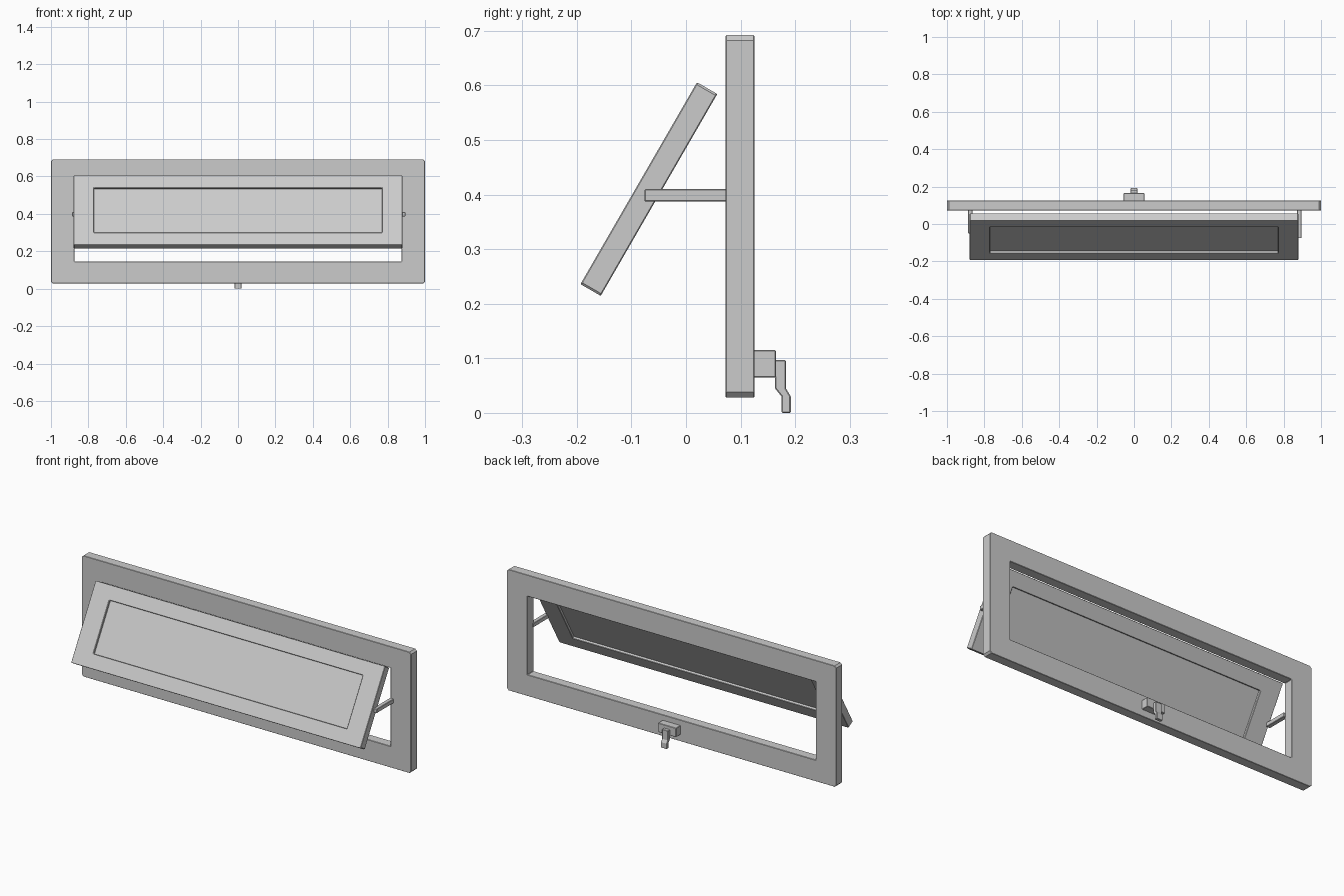
import bpy, bmesh, math

if "Cube" in bpy.data.objects:
    bpy.data.objects.remove(bpy.data.objects["Cube"])


def finish(name, bm, bevel=0.0):
    bmesh.ops.recalc_face_normals(bm, faces=bm.faces)
    me = bpy.data.meshes.new(name)
    bm.to_mesh(me)
    bm.free()
    ob = bpy.data.objects.new(name, me)
    bpy.context.collection.objects.link(ob)
    if bevel:
        m = ob.modifiers.new("edge_bevel", 'BEVEL')
        m.width = bevel
        m.segments = 1
        m.limit_method = 'ANGLE'
        m.angle_limit = math.radians(60)
    return ob


def extrude(bm, faces, vec):
    r = bmesh.ops.extrude_face_region(bm, geom=faces)
    verts = [g for g in r["geom"] if isinstance(g, bmesh.types.BMVert)]
    bmesh.ops.translate(bm, verts=verts, vec=vec)


def ring(name, w, h, iw, ih, depth, chamfer, bevel):
    """Rectangular frame in the XZ plane with chamfered outer corners."""
    bm = bmesh.new()
    signs = [(-1, -1), (1, -1), (1, 1), (-1, 1)]
    y = -depth / 2
    inner = [bm.verts.new((sx * iw / 2, y, sz * ih / 2)) for sx, sz in signs]
    outer = []
    for i, (sx, sz) in enumerate(signs):
        a = (sx * w / 2, y, sz * (h / 2 - chamfer))
        b = (sx * (w / 2 - chamfer), y, sz * h / 2)
        outer.append([bm.verts.new(p) for p in ((a, b) if i % 2 == 0 else (b, a))])
    faces = []
    for i in range(4):
        j = (i + 1) % 4
        faces.append(bm.faces.new((outer[i][1], outer[j][0], inner[j], inner[i])))
        faces.append(bm.faces.new((outer[i][0], outer[i][1], inner[i])))
    extrude(bm, faces, (0, depth, 0))
    return finish(name, bm, bevel)


def box(name, lo, hi, bevel=0.0):
    bm = bmesh.new()
    bmesh.ops.create_cube(bm, size=1)
    for v in bm.verts:
        v.co = [(a + b) / 2 + c * (b - a) for a, b, c in zip(lo, hi, v.co)]
    return finish(name, bm, bevel)


# Fixed outer window frame
frame = ring("window_frame", 2.0, 0.664, 1.75, 0.43, 0.053, 0.01, 0.002)
frame.location = (0, 0.099, 0.36)

# Tilted sash with its recessed pane
sash = ring("sash", 1.758, 0.427, 1.54, 0.277, 0.043, 0.004, 0.002)
pane = box("pane", (-0.775, -0.009, -0.144), (0.775, 0.009, 0.144))
for ob in (sash, pane):
    ob.location = (0, -0.068, 0.41)
    ob.rotation_euler.x = math.radians(-30)

# Stay arms joining sash and frame
box("stay_arm_left", (-0.887, -0.05, 0.387), (-0.863, 0.08, 0.41), 0.002)
box("stay_arm_right", (0.872, -0.076, 0.387), (0.895, 0.08, 0.41), 0.002)

# Latch body on the inside of the bottom rail
box("latch_body", (-0.055, 0.12, 0.065), (0.055, 0.165, 0.115), 0.002)

# Cranked latch lever
bm = bmesh.new()
profile = [(0.163, 0.097), (0.183, 0.097), (0.183, 0.045), (0.192, 0.03),
           (0.192, 0.0), (0.175, 0.0), (0.175, 0.03), (0.163, 0.045)]
face = bm.faces.new([bm.verts.new((-0.018, y, z)) for y, z in profile])
extrude(bm, [face], (0.036, 0, 0))
finish("latch_lever", bm, 0.002)
